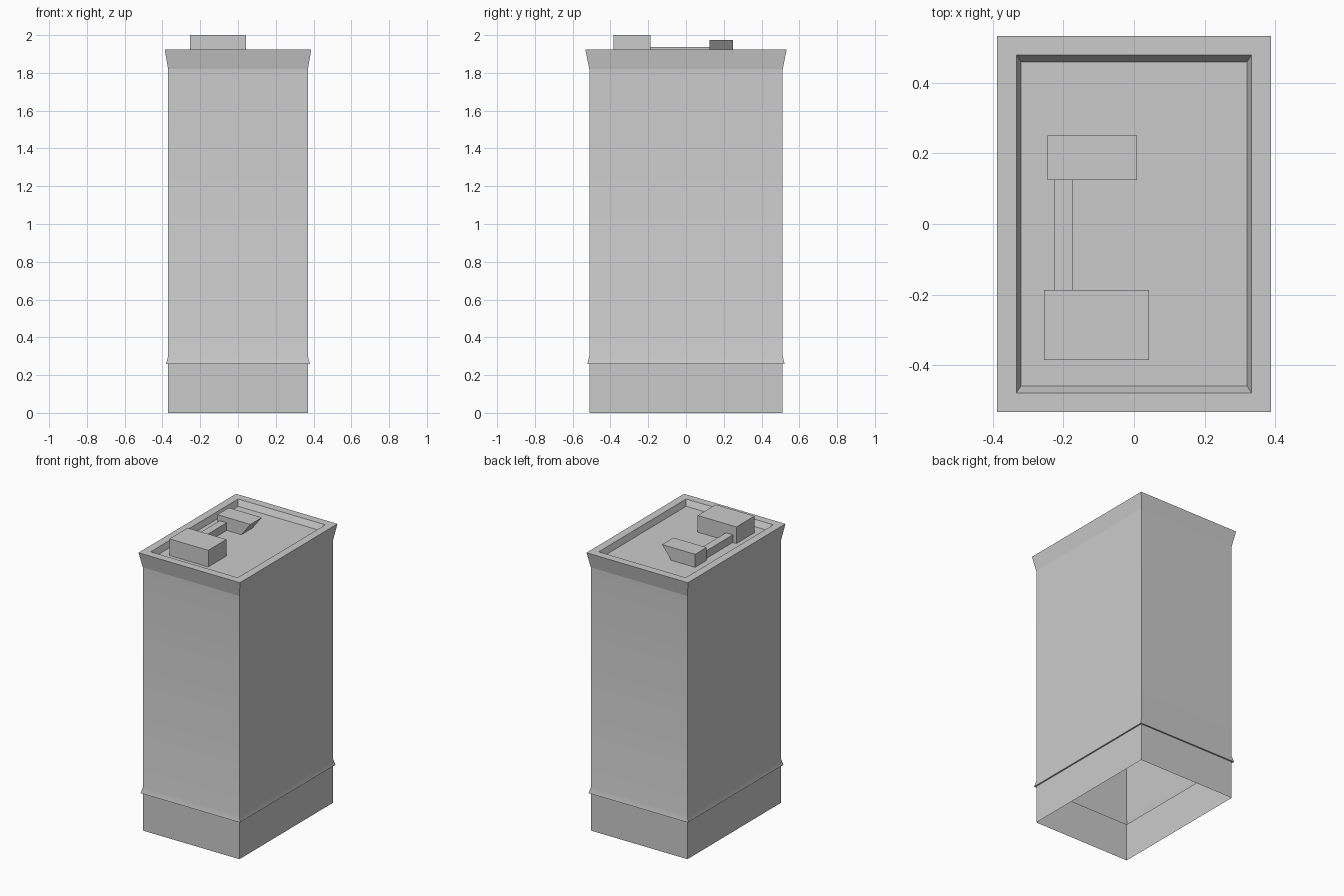
import bpy, bmesh
from math import radians

cube = bpy.data.objects.get("Cube")
if cube:
    bpy.data.objects.remove(cube, do_unlink=True)

grey = bpy.data.materials.new("plain grey")
grey.use_nodes = True
colour = (0.6, 0.6, 0.6, 1)
grey.diffuse_color = colour
grey.node_tree.nodes["Principled BSDF"].inputs["Base Color"].default_value = colour


def finish(name, bm, smooth=False):
    mesh = bpy.data.meshes.new(name)
    bm.to_mesh(mesh)
    bm.free()
    mesh.materials.append(grey)
    obj = bpy.data.objects.new(name, mesh)
    bpy.context.collection.objects.link(obj)
    if smooth:
        bpy.ops.object.select_all(action="DESELECT")
        obj.select_set(True)
        bpy.context.view_layer.objects.active = obj
        bpy.ops.object.shade_smooth_by_angle(angle=radians(30))
    return obj


def loft(name, rings, cap=False, smooth=False):
    """Stack rectangles given as (half width, half depth, height)."""
    bm = bmesh.new()
    loops = [[bm.verts.new((sx * w, sy * d, z))
              for sx, sy in ((-1, -1), (1, -1), (1, 1), (-1, 1))]
             for w, d, z in rings]
    for low, high in zip(loops, loops[1:]):
        for i in range(4):
            j = (i + 1) % 4
            bm.faces.new((low[i], low[j], high[j], high[i]))
    if cap:
        bm.faces.new(loops[-1])
    return finish(name, bm, smooth)


def box(name, x, y, z, undercut=0):
    """Box from ranges; undercut pulls in the lower edge of the left side."""
    bm = bmesh.new()
    bmesh.ops.create_cube(bm, size=1)
    for v in bm.verts:
        right, back, top = (c > 0 for c in v.co)
        v.co = (x[right], y[back], z[top])
        if right and not top:
            v.co.x -= undercut
    return finish(name, bm)


FLOOR = 1.885
RIM = 1.925

# Hollow plinth, open underneath, with a narrow ledge below the walls
loft("plinth", [(0.37, 0.512, 0), (0.37, 0.512, 0.26), (0.38, 0.522, 0.26)])

# Tower walls with a softly flared foot
loft("tower_walls", [(0.38, 0.522, 0.26), (0.37, 0.512, 0.30), (0.37, 0.512, 1.82)],
     smooth=True)

# Flared cornice, flat parapet and sunken roof
loft("cornice_and_roof", [(0.37, 0.512, 1.82), (0.388, 0.533, RIM),
                          (0.333, 0.478, RIM), (0.32, 0.459, FLOOR)], cap=True)

# Rooftop equipment
box("roof_unit", (-0.255, 0.042), (-0.385, -0.187), (FLOOR, 2.0))
box("roof_vent", (-0.245, 0.008), (0.125, 0.25), (FLOOR, 1.975), undercut=0.07)
box("roof_duct", (-0.227, -0.174), (-0.187, 0.125), (FLOOR, 1.938))
